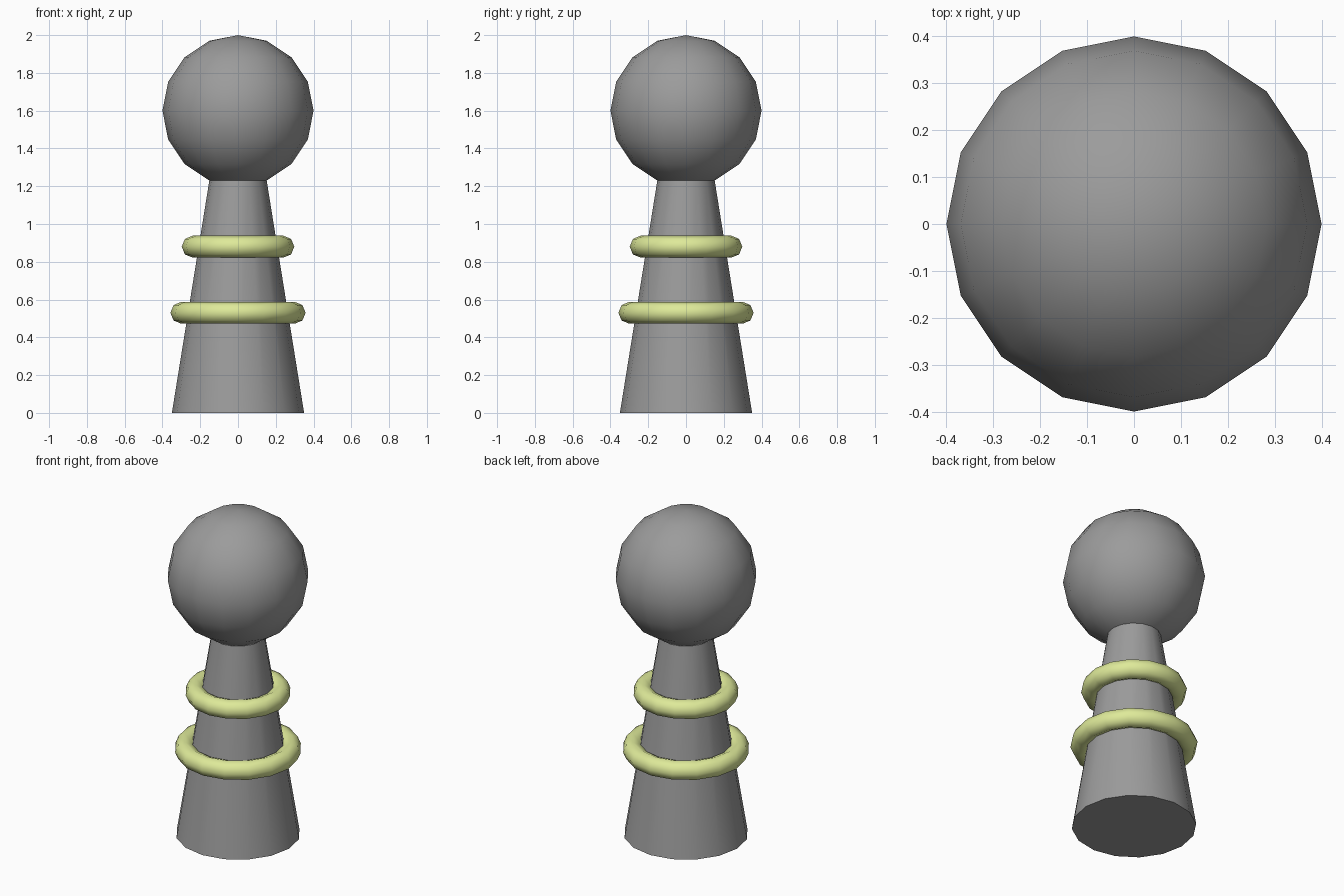
import bpy, bmesh
from math import sin, cos, pi, radians

if "Cube" in bpy.data.objects:
    bpy.data.objects.remove(bpy.data.objects["Cube"])

SIDES = 16
HEAD_R, HEAD_Z = 0.4, 1.6


def material(name, color):
    mat = bpy.data.materials.new(name)
    mat.diffuse_color = color
    mat.use_nodes = True
    mat.node_tree.nodes["Principled BSDF"].inputs["Base Color"].default_value = mat.diffuse_color
    return mat


def lathe(name, profile, mat, sides=SIDES, closed=False):
    """Revolve (radius, z) points around z; a radius of 0 becomes a pole."""
    bm = bmesh.new()
    rings = []
    for r, z in profile:
        n = sides if r > 1e-6 else 1
        rings.append([bm.verts.new((r * cos(2 * pi * i / sides),
                                    r * sin(2 * pi * i / sides), z)) for i in range(n)])
    pairs = list(zip(rings, rings[1:]))
    if closed:
        pairs.append((rings[-1], rings[0]))
    for a, b in pairs:
        for i in range(sides):
            j = (i + 1) % sides
            quad = [a[i % len(a)], a[j % len(a)], b[j % len(b)], b[i % len(b)]]
            bm.faces.new(list(dict.fromkeys(quad)))
    bmesh.ops.recalc_face_normals(bm, faces=bm.faces)
    mesh = bpy.data.meshes.new(name)
    bm.to_mesh(mesh)
    bm.free()
    mesh.materials.append(mat)
    obj = bpy.data.objects.new(name, mesh)
    bpy.context.collection.objects.link(obj)
    bpy.ops.object.select_all(action='DESELECT')
    obj.select_set(True)
    bpy.context.view_layer.objects.active = obj
    bpy.ops.object.shade_smooth_by_angle(angle=radians(50))


grey = material("dark_grey", (0.33, 0.33, 0.33, 1))
green = material("pale_green", (0.73, 0.82, 0.32, 1))

# Round head, 8 bands from bottom pole to top pole
lathe("head", [(HEAD_R * sin(pi * k / 8), HEAD_Z - HEAD_R * cos(pi * k / 8))
               for k in range(9)], grey)

# Tapered body with closed ends, meeting the lowest band of the head
lathe("body", [(0, 0), (0.35, 0), (0.151, 1.235), (0, 1.235)], grey)

# Two coloured collar rings
for name, major, z in (("lower_ring", 0.30, 0.53), ("upper_ring", 0.24, 0.88)):
    minor = 0.058
    lathe(name, [(major + minor * cos(pi * k / 4), z + minor * sin(pi * k / 4))
                 for k in range(8)], green, closed=True)
